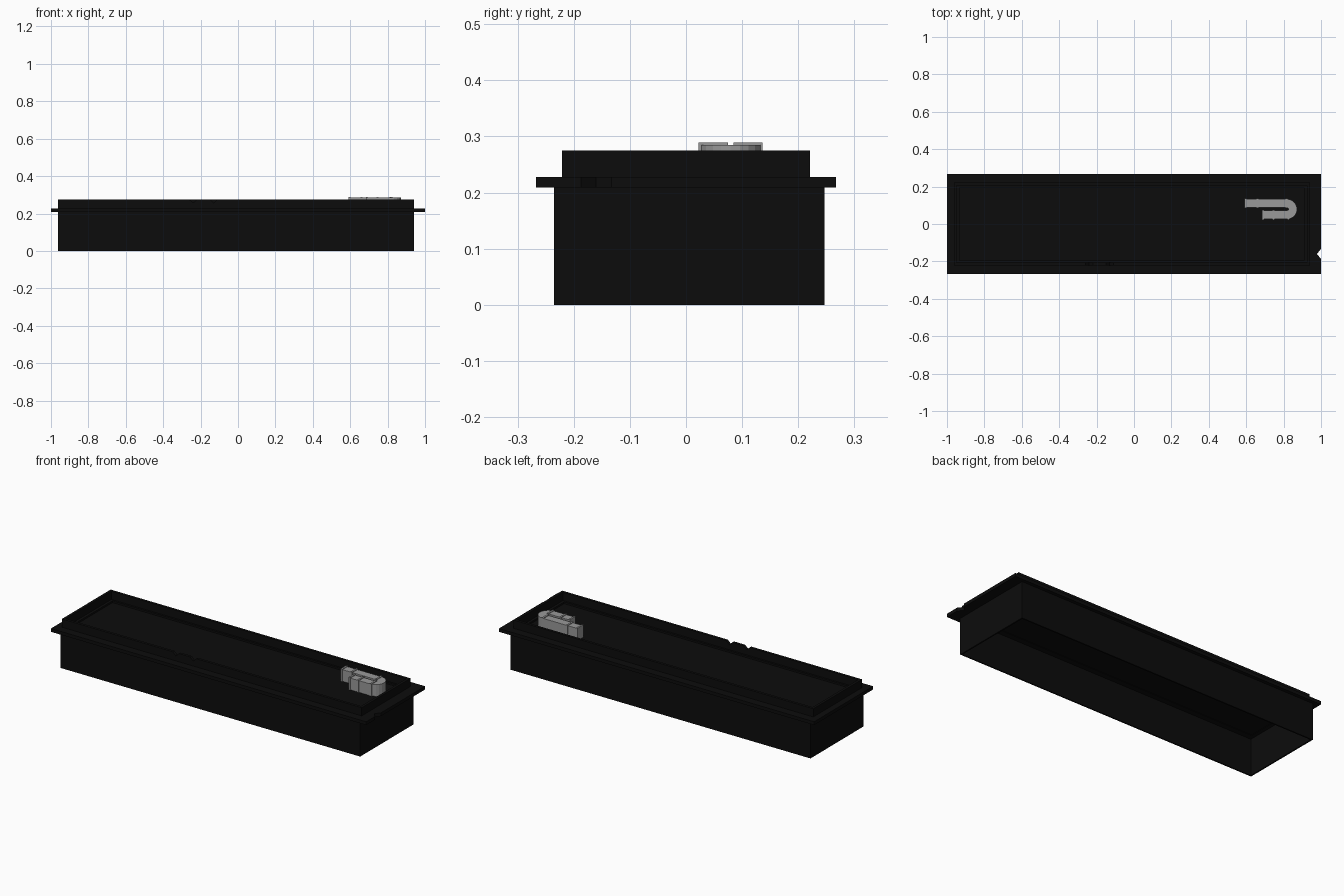
import bpy, bmesh, math

if "Cube" in bpy.data.objects:
    bpy.data.objects.remove(bpy.data.objects["Cube"])

def material(name, c):
    m = bpy.data.materials.new(name)
    m.diffuse_color = (c, c, c, 1)
    m.use_nodes = True
    m.node_tree.nodes["Principled BSDF"].inputs["Base Color"].default_value = m.diffuse_color
    return m

BLACK = material("matte_black", 0.0038)
GREY = material("pipe_grey", 0.32)

def finish(name, bm, mat):
    bmesh.ops.recalc_face_normals(bm, faces=bm.faces)
    me = bpy.data.meshes.new(name)
    bm.to_mesh(me)
    bm.free()
    ob = bpy.data.objects.new(name, me)
    bpy.context.collection.objects.link(ob)
    if mat:
        me.materials.append(mat)
    return ob

def prism(name, pts, vec, mat):
    """Extrude a closed 3D polygon along vec."""
    bm = bmesh.new()
    a = [bm.verts.new(p) for p in pts]
    b = [bm.verts.new([p[i] + vec[i] for i in range(3)]) for p in pts]
    n = len(pts)
    bm.faces.new(a)
    bm.faces.new(b)
    for i in range(n):
        bm.faces.new((a[i], a[(i + 1) % n], b[(i + 1) % n], b[i]))
    return finish(name, bm, mat)

def rect(x0, x1, y0, y1):
    return [(x0, y0), (x1, y0), (x1, y1), (x0, y1)]

def box(name, x0, x1, y0, y1, z0, z1, mat):
    return prism(name, [(x, y, z0) for x, y in rect(x0, x1, y0, y1)], (0, 0, z1 - z0), mat)

def frame(name, outer, inner, z0, z1, mat):
    """Rectangular ring with a hole through it."""
    bm = bmesh.new()
    loops = [[bm.verts.new((x, y, z)) for x, y in r]
             for r, z in ((outer, z0), (outer, z1), (inner, z1), (inner, z0))]
    for k in range(4):
        p, q = loops[k], loops[(k + 1) % 4]
        for i in range(4):
            j = (i + 1) % 4
            bm.faces.new((p[i], p[j], q[j], q[i]))
    return finish(name, bm, mat)

def cut(ob, cutter):
    cutter.hide_render = True
    cutter.hide_viewport = True
    cutter.display_type = 'WIRE'
    m = ob.modifiers.new("notch", 'BOOLEAN')
    m.operation = 'DIFFERENCE'
    m.solver = 'EXACT'
    m.object = cutter
    bpy.context.view_layer.objects.active = ob
    bpy.context.view_layer.update()
    bpy.ops.object.modifier_apply(modifier=m.name)
    bpy.data.objects.remove(cutter)

X0, X1 = -0.963, 0.94

# Open-bottomed housing
frame("housing_walls", rect(X0, X1, -0.235, 0.247),
      rect(X0 + 0.008, X1 - 0.008, -0.227, 0.239), 0, 0.21, BLACK)

# Wide flange with a small nick in its right edge
flange = frame("flange", rect(-1, 1, -0.267, 0.267),
               rect(X0 + 0.03, X1 - 0.03, -0.195, 0.195), 0.209, 0.228, BLACK)
cut(flange, prism("flange_cutter", [(0.978, -0.16, 0.19), (1.01, -0.2, 0.19),
                                    (1.01, -0.12, 0.19)], (0, 0, 0.06), None))

# Raised rim with two nicks in the front wall
rim = frame("raised_rim", rect(X0, X1, -0.221, 0.221),
            rect(X0 + 0.015, X1 - 0.015, -0.206, 0.206), 0.226, 0.275, BLACK)
for x in (-0.13, -0.24):
    cut(rim, prism("rim_cutter", [(x - 0.025, -0.25, 0.28), (x + 0.025, -0.25, 0.28),
                                  (x, -0.25, 0.257)], (0, 0.08, 0), None))

# Sunken tray floor
box("tray_floor", X0 + 0.028, X1 - 0.028, -0.197, 0.197, 0.212, 0.218, BLACK)

# U-shaped pipe lying in the tray: outer path, then inner path back
CX, CY, RO, RI = 0.818, 0.0795, 0.054, 0.008
N = 10
def arc(r, order):
    return [(CX + r * math.cos(a), CY + r * math.sin(a), 0.217)
            for a in (-math.pi / 2 + math.pi * i / N for i in order)]
outline = ([(0.685, CY - RO, 0.217)] + arc(RO, range(N + 1)) +
           [(0.595, CY + RO, 0.217), (0.595, CY + RI, 0.217)] +
           arc(RI, range(N, -1, -1)) + [(0.685, CY - RI, 0.217)])
prism("u_pipe", outline, (0, 0, 0.068), GREY)

# Collars around the pipe legs
for side, xs in ((1, (0.597, 0.66, 0.815)), (-1, (0.69, 0.745, 0.825))):
    yc = CY + side * (RO + RI) / 2
    for i, x in enumerate(xs):
        box(f"pipe_collar_{'back' if side > 0 else 'front'}_{i}", x - 0.005, x + 0.005,
            yc - 0.026, yc + 0.026, 0.217, 0.289, GREY)
